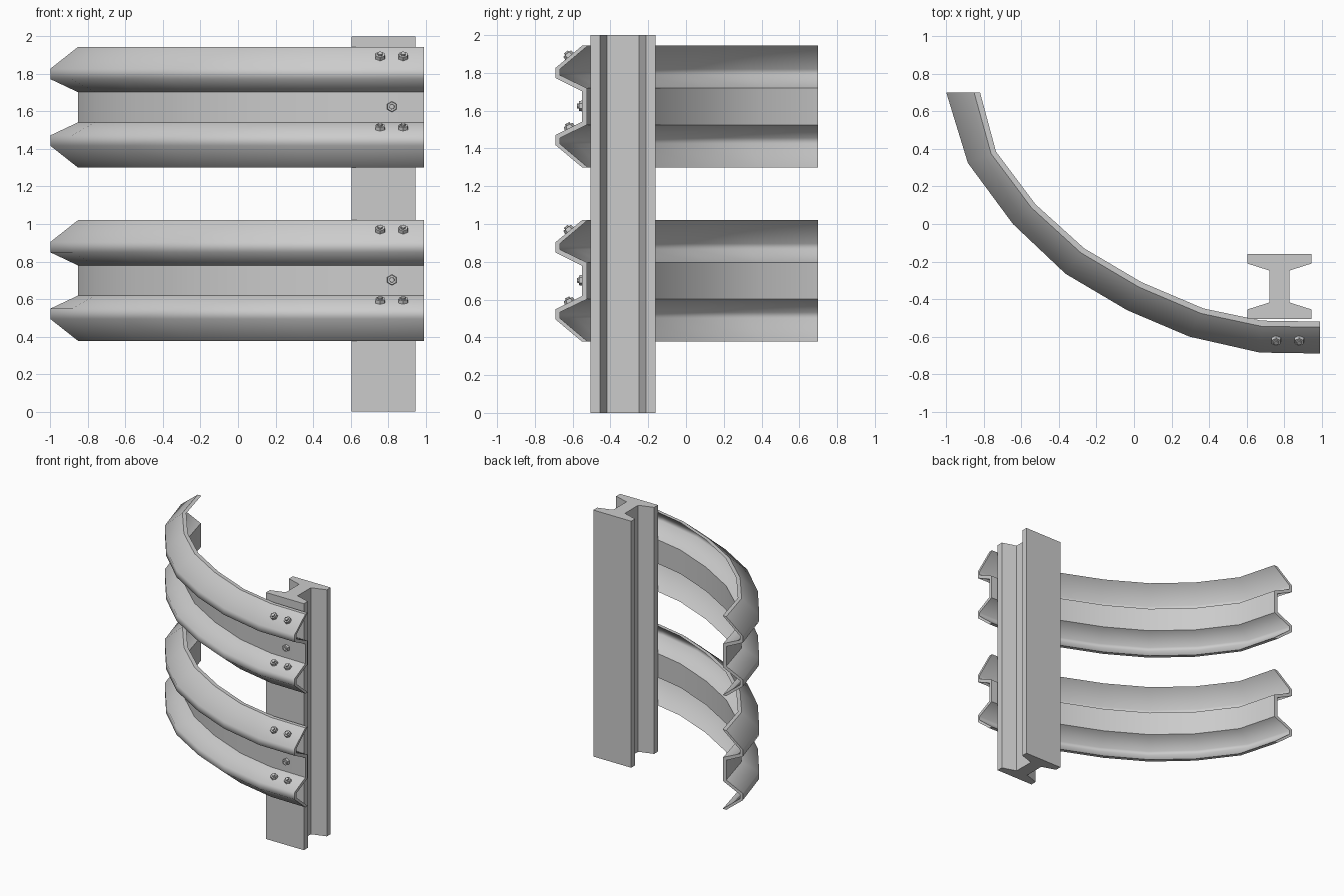
import bpy
import bmesh
from mathutils import Vector

cube = bpy.data.objects.get("Cube")
if cube:
    bpy.data.objects.remove(cube)

# One galvanised steel colour
steel = bpy.data.materials.new("galvanised grey")
steel.use_nodes = True
GREY = (0.6, 0.6, 0.6, 1)
steel.diffuse_color = GREY
steel.node_tree.nodes["Principled BSDF"].inputs["Base Color"].default_value = GREY


def finish(bm, name):
    bmesh.ops.recalc_face_normals(bm, faces=bm.faces)
    mesh = bpy.data.meshes.new(name)
    bm.to_mesh(mesh)
    bm.free()
    mesh.materials.append(steel)
    obj = bpy.data.objects.new(name, mesh)
    bpy.context.collection.objects.link(obj)
    return obj


# Post: tapered-flange I-beam, quarter profile mirrored both ways
def make_post():
    quarter = [(0.17, 0.172), (0.17, 0.122), (0.053, 0.085)]
    half = quarter + [(x, -y) for x, y in reversed(quarter)]
    outline = half + [(-x, y) for x, y in reversed(half)]
    bm = bmesh.new()
    face = bm.faces.new([bm.verts.new((x + 0.775, y - 0.333, 0)) for x, y in outline])
    top = bmesh.ops.extrude_face_region(bm, geom=[face])["geom"]
    bmesh.ops.translate(bm, vec=(0, 0, 2),
                        verts=[v for v in top if isinstance(v, bmesh.types.BMVert)])
    finish(bm, "post")


# Rail: W-shaped sheet section swept between a back path and a front path
DEPTH = 0.17
BACK = [(-0.82, 0.70), (-0.735, 0.385), (-0.525, 0.105), (-0.265, -0.13),
        (0.04, -0.31), (0.37, -0.45), (0.68, -0.515), (0.99, -0.52)]
FRONT = [(-1, 0.70), (-0.885, 0.325), (-0.645, 0), (-0.365, -0.265),
         (-0.035, -0.46), (0.295, -0.60), (0.67, -0.685), (0.99, -0.69)]
OUTER = [(0.03, 0.322), (0.17, 0.205), (0.17, 0.15), (0.03, 0.08)]
INNER = [(0, 0.322), (0.147, 0.198), (0.147, 0.166), (0.004, 0.097)]


def mirrored(points):
    return points + [(d, -z) for d, z in reversed(points)]


def make_rail(name, height):
    section = mirrored(OUTER) + mirrored(INNER)[::-1]
    n = len(section)
    bm = bmesh.new()
    rings = []
    for b, f in zip(BACK, FRONT):
        back, front = Vector((*b, height)), Vector((*f, height))
        rings.append([bm.verts.new(back.lerp(front, d / DEPTH) + Vector((0, 0, z)))
                      for d, z in section])
    for r, s in zip(rings, rings[1:]):
        for i in range(n):
            j = (i + 1) % n
            bm.faces.new((r[i], r[j], s[j], s[i]))
    # End caps follow the sheet as a strip of quads
    for r in (rings[0], rings[-1]):
        for i in range(n // 2 - 1):
            bm.faces.new((r[i], r[i + 1], r[n - 2 - i], r[n - 1 - i]))
    for face in bm.faces:
        face.smooth = True
    # Rims, valley folds and cut ends stay crisp; the crests are smooth
    for r, s in zip(rings, rings[1:]):
        for i in range(n):
            if i % 4 in (0, 3):
                bm.edges.get((r[i], s[i])).smooth = False
    for r in (rings[0], rings[-1]):
        for i in range(n):
            bm.edges.get((r[i], r[(i + 1) % n])).smooth = False
    finish(bm, name)


# Bolt: hexagonal head with a small round stud end
def make_bolt(name, location, normal):
    bm = bmesh.new()
    for sides, radius, tip, length in ((6, 0.029, 0.026, 0.02), (10, 0.016, 0.013, 0.03)):
        part = bmesh.ops.create_cone(bm, cap_ends=True, segments=sides,
                                     radius1=radius, radius2=tip, depth=length)
        bmesh.ops.translate(bm, verts=part["verts"], vec=(0, 0, length / 2 - 0.002))
    obj = finish(bm, name)
    obj.location = location
    obj.rotation_euler = Vector(normal).to_track_quat("Z", "Y").to_euler()


make_post()
for level, height in (("upper", 1.622), ("lower", 0.699)):
    make_rail(level + "_rail", height)
    for side, x in (("right", 0.757), ("left", 0.88)):
        make_bolt(f"{level}_rail_top_bolt_{side}", (x, -0.618, height + 0.267),
                  (0, -0.117, 0.14))
        make_bolt(f"{level}_rail_low_bolt_{side}", (x, -0.616, height - 0.113),
                  (0, -0.07, 0.14))
    make_bolt(f"{level}_rail_middle_bolt", (0.82, -0.548, height + 0.003), (0, -1, 0))
